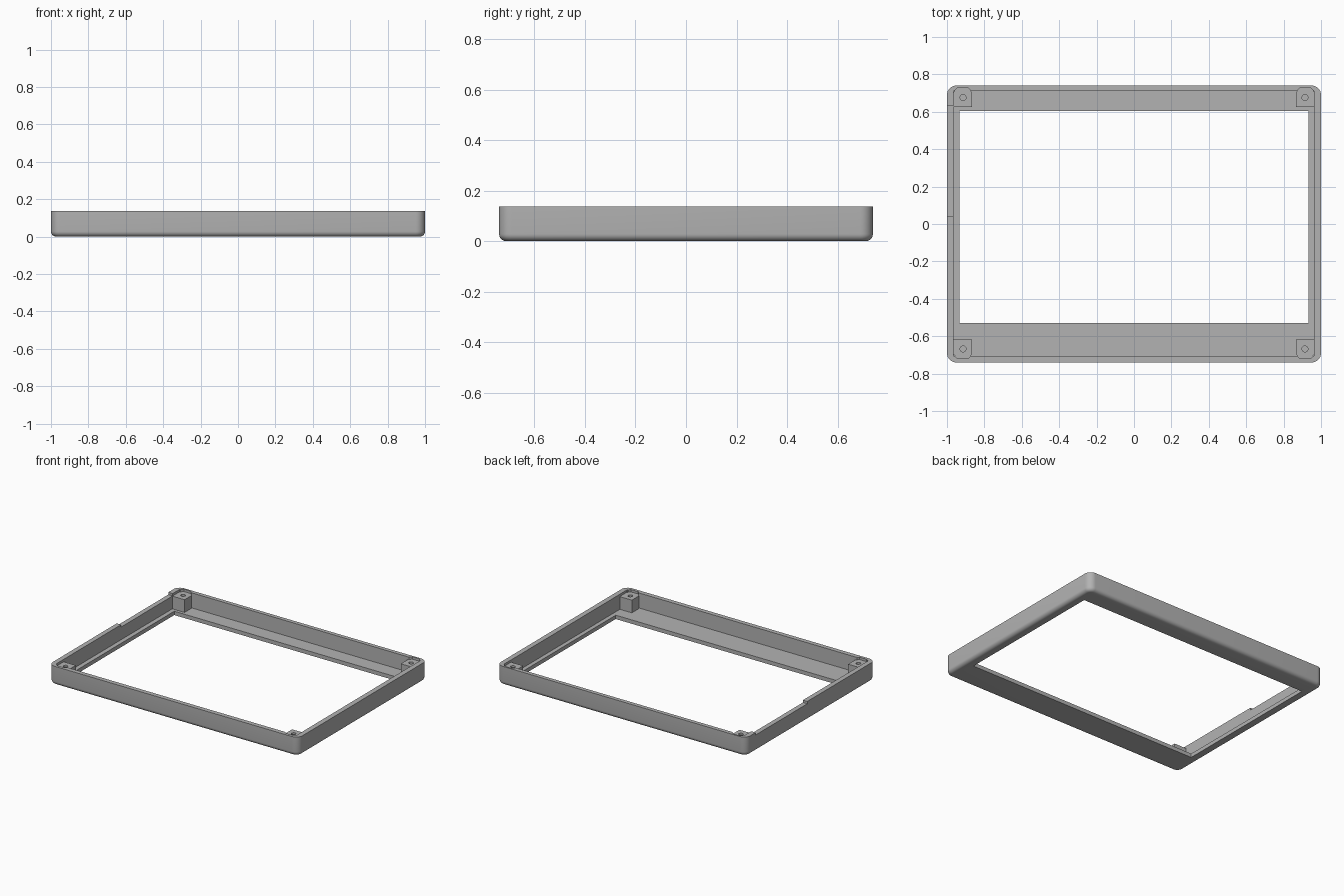
import bpy
import bmesh
import math

W, D, H = 1.0, 0.74, 0.137      # half width, half depth, height
CORNER, EDGE = 0.05, 0.028      # plan corner radius, bottom edge radius
FLOOR, LEDGE = 0.028, 0.12      # floor top, post and notch height

if "Cube" in bpy.data.objects:
    bpy.data.objects.remove(bpy.data.objects["Cube"], do_unlink=True)

grey = bpy.data.materials.new("plain grey")
grey.use_nodes = True
colour = (0.45, 0.45, 0.45, 1)
grey.diffuse_color = colour
grey.node_tree.nodes["Principled BSDF"].inputs["Base Color"].default_value = colour


def loft(name, rings):
    """Closed solid through matching rings of points."""
    bm = bmesh.new()
    loops = [[bm.verts.new(p) for p in ring] for ring in rings]
    n = len(loops[0])
    for a, b in zip(loops, loops[1:]):
        for i in range(n):
            j = (i + 1) % n
            bm.faces.new((a[i], a[j], b[j], b[i]))
    bm.faces.new(loops[0][::-1])
    bm.faces.new(loops[-1])
    bmesh.ops.recalc_face_normals(bm, faces=bm.faces)
    mesh = bpy.data.meshes.new(name)
    bm.to_mesh(mesh)
    bm.free()
    mesh.materials.append(grey)
    obj = bpy.data.objects.new(name, mesh)
    bpy.context.collection.objects.link(obj)
    return obj


def prism(name, outline, z0, z1):
    return loft(name, [[(x, y, z) for x, y in outline] for z in (z0, z1)])


def box(x0, x1, y0, y1, z0, z1):
    return prism("cutter", [(x0, y0), (x1, y0), (x1, y1), (x0, y1)], z0, z1)


def activate(obj):
    bpy.ops.object.select_all(action="DESELECT")
    obj.select_set(True)
    bpy.context.view_layer.objects.active = obj


def cut(obj, cutter):
    activate(obj)
    mod = obj.modifiers.new("cut", "BOOLEAN")
    mod.operation = "DIFFERENCE"
    mod.solver = "EXACT"
    mod.object = cutter
    bpy.ops.object.modifier_apply(modifier=mod.name)
    bpy.data.objects.remove(cutter, do_unlink=True)


def smooth(obj):
    activate(obj)
    bpy.ops.object.shade_smooth_by_angle(angle=math.radians(30))


def rounded_ring(inset, z, steps=8):
    r = CORNER - inset
    pts = []
    for k, (sx, sy) in enumerate([(1, 1), (-1, 1), (-1, -1), (1, -1)]):
        for i in range(steps + 1):
            a = (k + i / steps) * math.pi / 2
            pts.append((sx * (W - CORNER) + r * math.cos(a),
                        sy * (D - CORNER) + r * math.sin(a), z))
    return pts


# Frame body with a rounded lower edge
rings = []
for i in range(7):
    a = i / 6 * math.pi / 2
    rings.append(rounded_ring(EDGE * (1 - math.sin(a)), EDGE * (1 - math.cos(a))))
rings.append(rounded_ring(0, H))
frame = loft("bezel_frame", rings)

# Inner cavity, display opening and shallow notch in one side wall
cut(frame, box(-0.965, 0.963, -0.707, 0.711, FLOOR, 0.3))
cut(frame, box(-0.933, 0.933, -0.528, 0.603, -0.1, 0.2))
cut(frame, box(-1.1, -0.95, 0.04, 0.63, LEDGE, 0.3))


def post_outline(sx, cy, sy):
    """Square with its two wall-side corners chamfered."""
    local = [(-0.047, -0.05), (0.05, -0.05), (0.05, 0.03),
             (0.03, 0.052), (-0.027, 0.052), (-0.047, 0.03)]
    return [(sx * (0.917 - u), cy + sy * v) for u, v in local]


# Corner screw posts, each sunk below the rim
for sx, side in ((1, "left"), (-1, "right")):
    for sy, cy, end in ((1, 0.676, "back"), (-1, -0.668, "front")):
        outline = post_outline(sx, cy, sy)
        cut(frame, prism("cutter", outline, LEDGE, 0.3))
        post = prism(f"screw_post_{end}_{side}", outline, FLOOR - 0.01, LEDGE)
        hole = [(sx * 0.914 + 0.016 * math.cos(t * math.pi / 12),
                 cy + 0.016 * math.sin(t * math.pi / 12)) for t in range(24)]
        cut(post, prism("cutter", hole, 0.04, 0.3))
        smooth(post)

smooth(frame)
